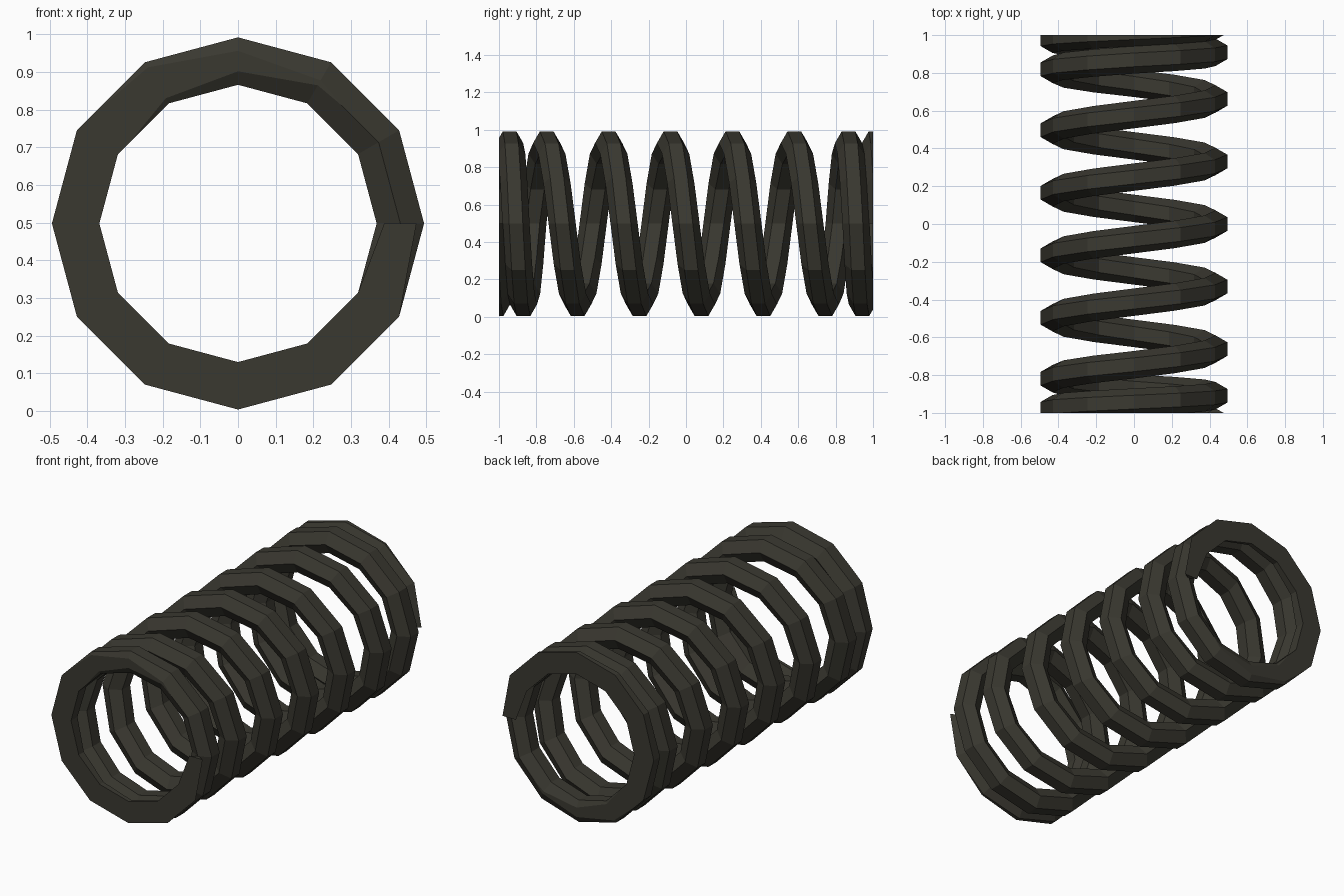
import bpy, bmesh, math

if "Cube" in bpy.data.objects:
    bpy.data.objects.remove(bpy.data.objects["Cube"])

COIL_R, WIRE_R, MID_Z, PITCH = 0.431, 0.0727, 0.498, 0.331
SEGS, SIDES, TURNS = 12, 6, 4

# axial position against turn count: even pitch, then closing end coils
END = [(2.25, 0.745), (2.5, 0.819), (2.75, 0.869), (3.0, 0.909),
       (3.25, 0.943), (3.5, 0.978), (3.75, 1.013), (4.0, 1.048)]


def axial(t):
    a = abs(t)
    y = PITCH * a
    for (t0, y0), (t1, y1) in zip(END, END[1:]):
        if a >= t0:
            y = y0 + (y1 - y0) * (a - t0) / (t1 - t0)
    return math.copysign(y, t)


# sweep a hexagonal wire section along the helix
bm = bmesh.new()
rings = []
for i in range(-TURNS * SEGS, TURNS * SEGS + 1):
    t = i / SEGS
    ang = -2 * math.pi * t
    ring = []
    for k in range(SIDES):
        p = 2 * math.pi * (k + 0.5) / SIDES
        r = COIL_R + WIRE_R * math.cos(p)
        ring.append(bm.verts.new((r * math.cos(ang),
                                  axial(t) + WIRE_R * math.sin(p),
                                  MID_Z + r * math.sin(ang))))
    rings.append(ring)
for a, b in zip(rings, rings[1:]):
    for k in range(SIDES):
        n = (k + 1) % SIDES
        bm.faces.new((a[k], a[n], b[n], b[k]))
bm.faces.new(rings[0])
bm.faces.new(rings[-1])
bmesh.ops.recalc_face_normals(bm, faces=bm.faces)

# ground both ends flat at y = -1 and y = 1
for s in (-1, 1):
    cut = bmesh.ops.bisect_plane(bm, geom=bm.verts[:] + bm.edges[:] + bm.faces[:],
                                 plane_co=(0, s, 0), plane_no=(0, s, 0), clear_outer=True)
    edges = [e for e in cut["geom_cut"] if isinstance(e, bmesh.types.BMEdge)]
    bmesh.ops.holes_fill(bm, edges=edges, sides=0)
bmesh.ops.recalc_face_normals(bm, faces=bm.faces)

mesh = bpy.data.meshes.new("coil_spring")
bm.to_mesh(mesh)
bm.free()
spring = bpy.data.objects.new("coil_spring", mesh)
bpy.context.collection.objects.link(spring)

# dark olive steel
mat = bpy.data.materials.new("dark_olive_steel")
mat.diffuse_color = (0.042, 0.040, 0.030, 1)
mat.use_nodes = True
mat.node_tree.nodes["Principled BSDF"].inputs["Base Color"].default_value = mat.diffuse_color
mesh.materials.append(mat)
